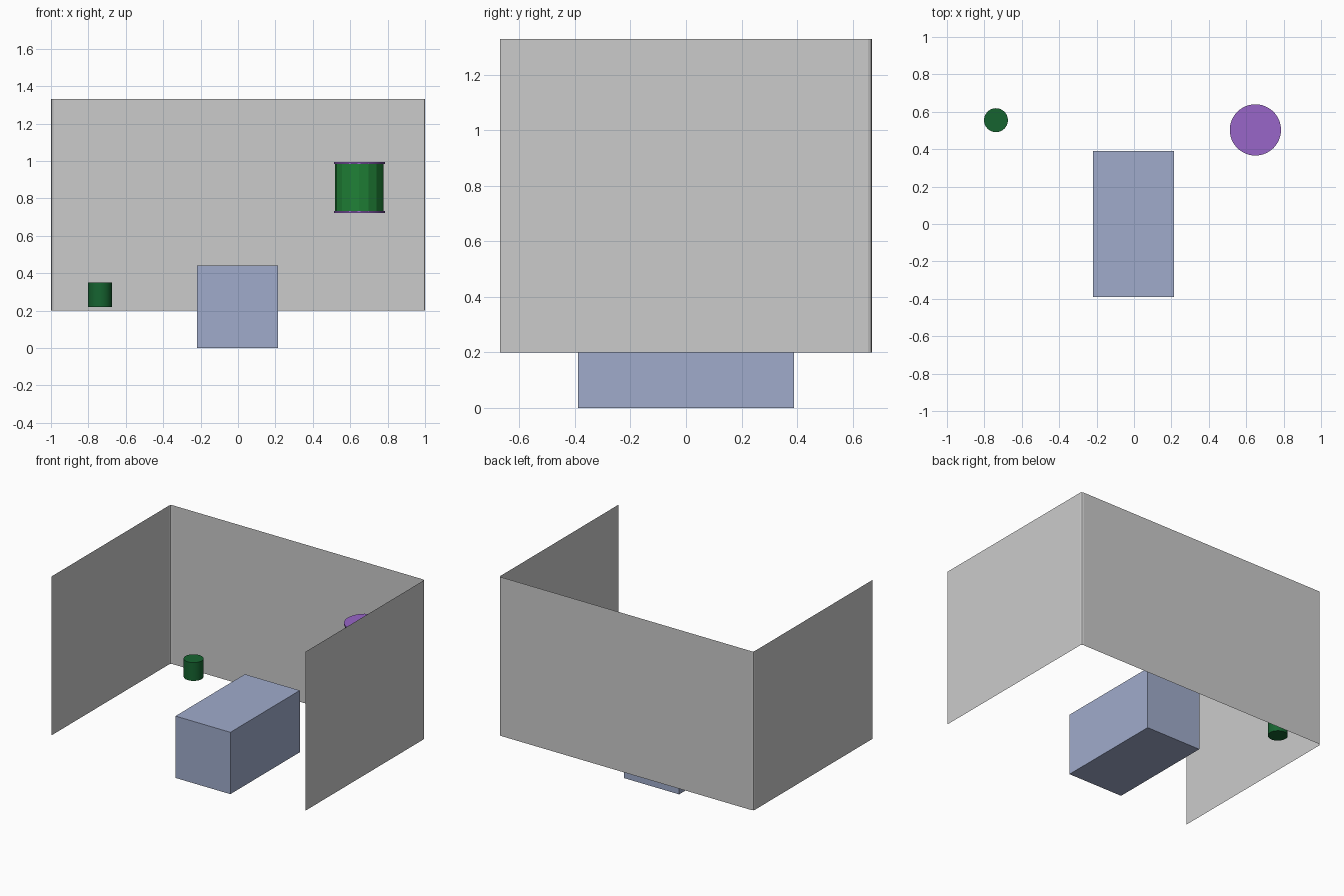
import bpy
import bmesh

if "Cube" in bpy.data.objects:
    bpy.data.objects.remove(bpy.data.objects["Cube"])


def make_object(name, bm, color=None):
    bmesh.ops.recalc_face_normals(bm, faces=bm.faces)
    mesh = bpy.data.meshes.new(name)
    bm.to_mesh(mesh)
    bm.free()
    ob = bpy.data.objects.new(name, mesh)
    bpy.context.collection.objects.link(ob)
    if color:
        key = "mat_" + "_".join(str(c) for c in color)
        mat = bpy.data.materials.get(key) or bpy.data.materials.new(key)
        mat.diffuse_color = (*color, 1)
        mat.use_nodes = True
        mat.node_tree.nodes["Principled BSDF"].inputs["Base Color"].default_value = mat.diffuse_color
        mesh.materials.append(mat)
    return ob


def cylinder(name, x, y, z0, z1, r, sides, color, smooth=True):
    bm = bmesh.new()
    bmesh.ops.create_cone(bm, cap_ends=True, segments=sides,
                          radius1=r, radius2=r, depth=z1 - z0)
    for f in bm.faces:
        f.smooth = smooth and len(f.verts) == 4
    for e in bm.edges:
        e.smooth = all(len(f.verts) == 4 for f in e.link_faces)
    ob = make_object(name, bm, color)
    ob.location = (x, y, (z0 + z1) / 2)
    return ob


BLUE = (0.35, 0.41, 0.60)
DARK_GREEN = (0.008, 0.127, 0.03)
GREEN = (0.014, 0.216, 0.037)
PURPLE = (0.314, 0.133, 0.578)

# Three-sided sheet wall, open at the front, with small chamfered corners
C = 0.014
path = [(-1, -0.67), (-1, 0.67 - C), (-1 + C * 0.3, 0.67 - C * 0.3), (-1 + C, 0.67)]
path += [(-x, y) for x, y in reversed(path)]
bm = bmesh.new()
low = [bm.verts.new((x, y, 0.20)) for x, y in path]
high = [bm.verts.new((x, y, 1.33)) for x, y in path]
for i in range(len(path) - 1):
    bm.faces.new((low[i], low[i + 1], high[i + 1], high[i]))
make_object("wall_panels", bm)

# Central block
bm = bmesh.new()
bmesh.ops.create_cube(bm, size=1)
bmesh.ops.scale(bm, vec=(0.432, 0.78, 0.44), verts=bm.verts)
block = make_object("center_block", bm, BLUE)
block.location = (-0.003, 0, 0.22)

# Small canister
cylinder("small_canister", -0.738, 0.555, 0.22, 0.35, 0.064, 32, DARK_GREEN)

# Drum between two thin end discs
cylinder("drum_body", 0.648, 0.503, 0.732, 0.985, 0.13, 16, GREEN, smooth=False)
for name, z in (("drum_lower_disc", 0.722), ("drum_upper_disc", 0.985)):
    cylinder(name, 0.649, 0.503, z, z + 0.01, 0.137, 48, PURPLE)
